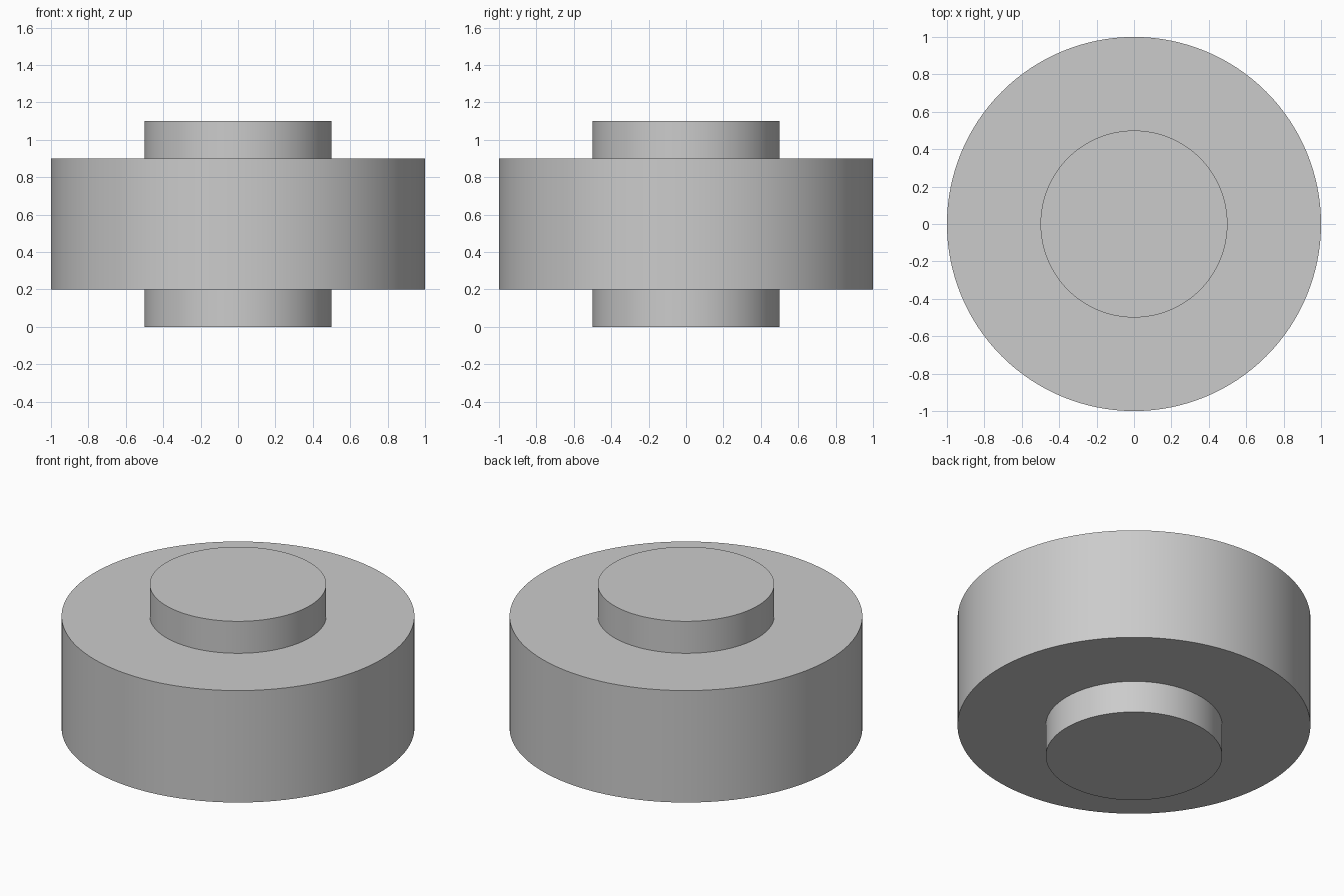
import bpy
import math

# Remove the default cube
cube = bpy.data.objects.get("Cube")
if cube:
    bpy.data.objects.remove(cube, do_unlink=True)

# Single grey material
GREY = (0.6, 0.6, 0.6, 1.0)
grey = bpy.data.materials.new("plain grey")
grey.use_nodes = True
grey.diffuse_color = GREY
grey.node_tree.nodes["Principled BSDF"].inputs["Base Color"].default_value = GREY


def disc(name, radius, bottom, top):
    """Upright round disc between two heights, with crisp rims."""
    bpy.ops.mesh.primitive_cylinder_add(
        vertices=128, radius=radius, depth=top - bottom,
        location=(0, 0, (bottom + top) / 2))
    obj = bpy.context.object
    obj.name = obj.data.name = name
    obj.data.materials.append(grey)
    bpy.ops.object.shade_smooth_by_angle(angle=math.radians(30))
    return obj


# Wide wheel body with a narrower hub boss on each side
disc("lower_hub", 0.5, 0.0, 0.2)
disc("wheel_body", 1.0, 0.2, 0.9)
disc("upper_hub", 0.5, 0.9, 1.1)
